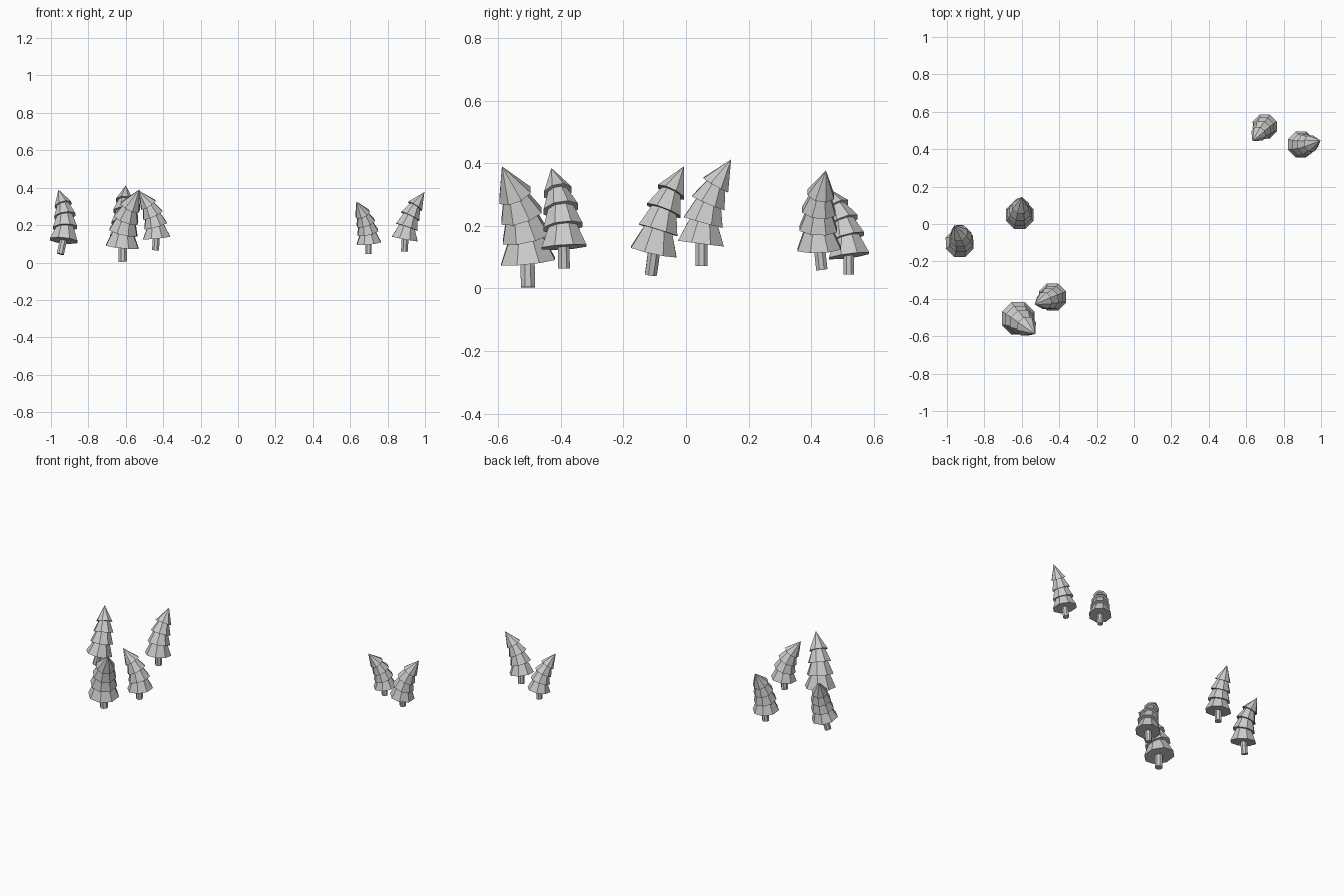
import bpy, bmesh
from math import cos, sin, pi
from mathutils import Vector

if "Cube" in bpy.data.objects:
    bpy.data.objects.remove(bpy.data.objects["Cube"])

SIDES = 8
# each tier: rim position along trunk, rim radius factor, top position, top radius factor
TIERS = [(0.21, 1.0, 0.47, 0.52), (0.41, 0.87, 0.65, 0.47),
         (0.59, 0.77, 0.80, 0.36), (0.76, 0.62, 1.0, 0.0)]


def make_tree(name, base, height, radius, lean, bend):
    """Low-poly conifer on a curved axis: lean is the starting slant, bend the later curve."""
    base, lean, bend = Vector(base), Vector((*lean, 0)), Vector((*bend, 0))

    def point(t):
        return base + Vector((0, 0, height * t)) + lean * t + bend * t ** 2.2

    def normal(t):
        slope = lean + bend * (2.2 * t ** 1.2 + 0.25)
        return (Vector((0, 0, height)) + slope).normalized()

    bm = bmesh.new()

    def ring(t, r, sides, n):
        u = Vector((0, 1, 0)).cross(n).normalized()
        v = n.cross(u)
        c = point(t)
        return [bm.verts.new(c + (u * cos(a) + v * sin(a)) * r)
                for a in [2 * pi * (i + 0.5) / sides for i in range(sides)]]

    def frustum(t0, r0, t1, r1, sides, n0, n1):
        low = ring(t0, r0, sides, n0)
        bm.faces.new(low[::-1])
        if r1 == 0:
            tip = bm.verts.new(point(t1))
            for i in range(sides):
                bm.faces.new((low[i], low[(i + 1) % sides], tip))
        else:
            top = ring(t1, r1, sides, n1)
            bm.faces.new(top)
            for i in range(sides):
                j = (i + 1) % sides
                bm.faces.new((low[i], low[j], top[j], top[i]))

    # trunk
    n = (point(0.25) - point(0)).normalized()
    frustum(0, radius * 0.26, 0.3, radius * 0.26, SIDES, n, n)
    # overlapping foliage tiers
    for t0, r0, t1, r1 in TIERS:
        frustum(t0, radius * r0, t1, radius * r1, SIDES, normal(t0), normal(t1))

    mesh = bpy.data.meshes.new(name)
    bm.to_mesh(mesh)
    bm.free()
    obj = bpy.data.objects.new(name, mesh)
    bpy.context.collection.objects.link(obj)


# two clusters of bent trees: base, height, radius, lean, bend
TREES = [
    ((-0.95, -0.112, 0.045), 0.345, 0.080, (0.10, 0.03), (-0.11, 0.075)),
    ((-0.61, 0.050, 0.072), 0.340, 0.080, (-0.01, -0.03), (0.02, 0.124)),
    ((-0.615, -0.505, 0.004), 0.386, 0.094, (-0.04, 0.02), (0.127, -0.103)),
    ((-0.441, -0.390, 0.065), 0.320, 0.078, (0.05, 0.01), (-0.14, -0.05)),
    ((0.698, 0.520, 0.045), 0.282, 0.070, (0.02, 0.02), (-0.085, -0.097)),
    ((0.890, 0.434, 0.060), 0.317, 0.075, (-0.01, -0.05), (0.117, 0.063)),
]
for k, args in enumerate(TREES):
    make_tree(f"pine_tree_{k + 1}", *args)
